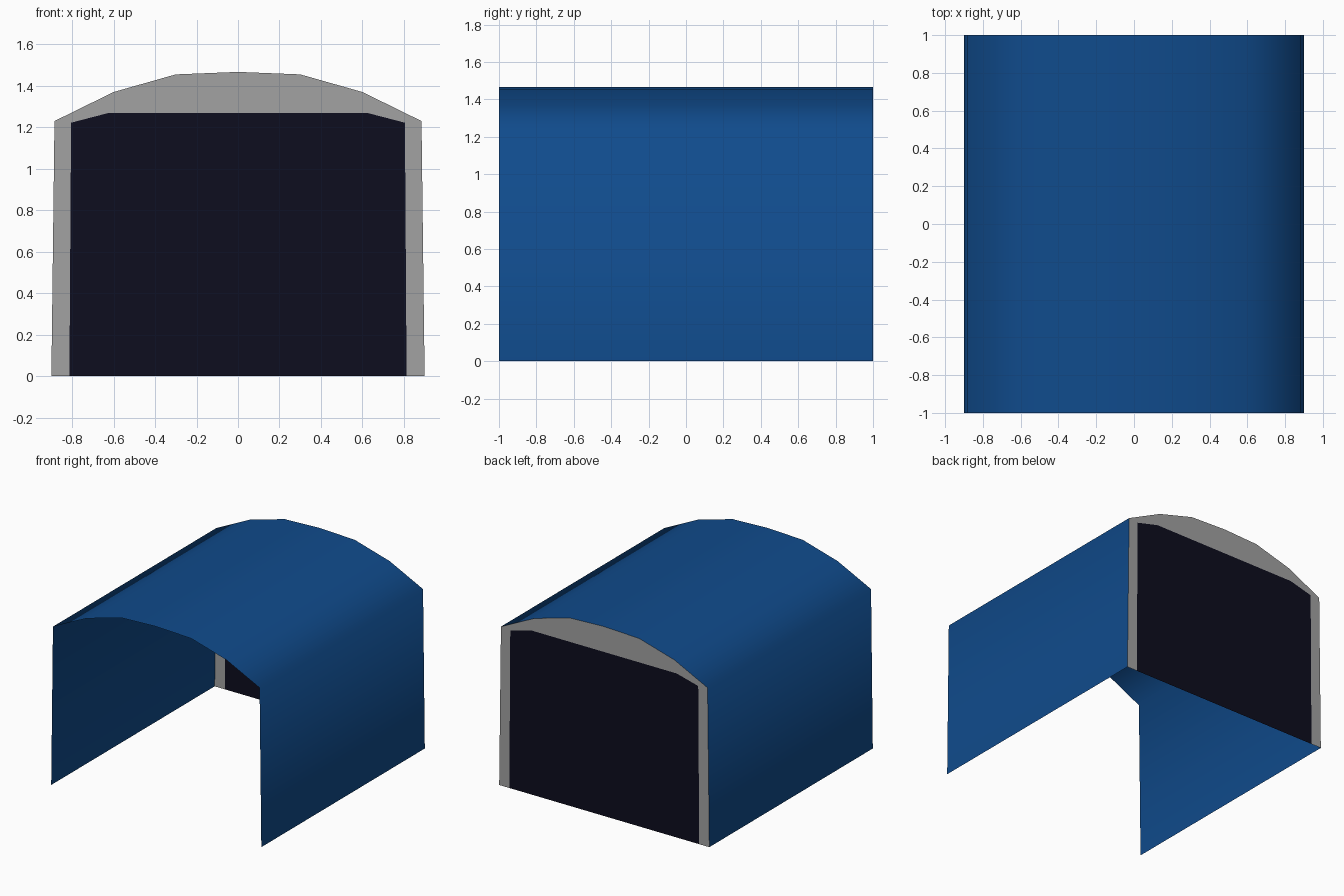
import bpy

if "Cube" in bpy.data.objects:
    bpy.data.objects.remove(bpy.data.objects["Cube"])


def material(name, rgb):
    m = bpy.data.materials.new(name)
    m.diffuse_color = (*rgb, 1)
    m.use_nodes = True
    m.node_tree.nodes["Principled BSDF"].inputs["Base Color"].default_value = m.diffuse_color
    return m


def add_mesh(name, verts, faces, mats, smooth=False):
    me = bpy.data.meshes.new(name)
    me.from_pydata(verts, [], faces)
    for m in mats:
        me.materials.append(m)
    for p in me.polygons:
        p.use_smooth = smooth
    ob = bpy.data.objects.new(name, me)
    bpy.context.collection.objects.link(ob)
    return ob


blue = material("blue shell", (0.005, 0.07, 0.262))
grey = material("grey frame", (0.36, 0.36, 0.36))
dark = material("dark opening", (0.004, 0.004, 0.013))

# Half profiles (x, z) from the ground to the crown, mirrored across x
half_outer = [(0.9, 0), (0.885, 1.23), (0.6, 1.37), (0.3, 1.455), (0, 1.467)]
half_inner = [(0.813, 0), (0.805, 1.222), (0.62, 1.27), (0.3, 1.27), (0, 1.27)]


def mirrored(half):
    return half + [(-x, z) for x, z in reversed(half[:-1])]


outer, inner = mirrored(half_outer), mirrored(half_inner)
n = len(outer)

# Arched shell: side walls and roof, open at the front
verts = [(x, y, z) for y in (-1, 1) for x, z in outer]
faces = [(i, i + n, i + n + 1, i + 1) for i in range(n - 1)]
add_mesh("arched_shell", verts, faces, [blue], smooth=True)

# Back wall: grey frame quads around one dark panel
verts = [(x, 1, z) for x, z in outer + inner]
faces = [(i, i + n, i + n + 1, i + 1) for i in range(n - 1)]
faces.append(tuple(range(2 * n - 1, n - 1, -1)))
wall = add_mesh("back_wall", verts, faces, [grey, dark])
wall.data.polygons[n - 1].material_index = 1
